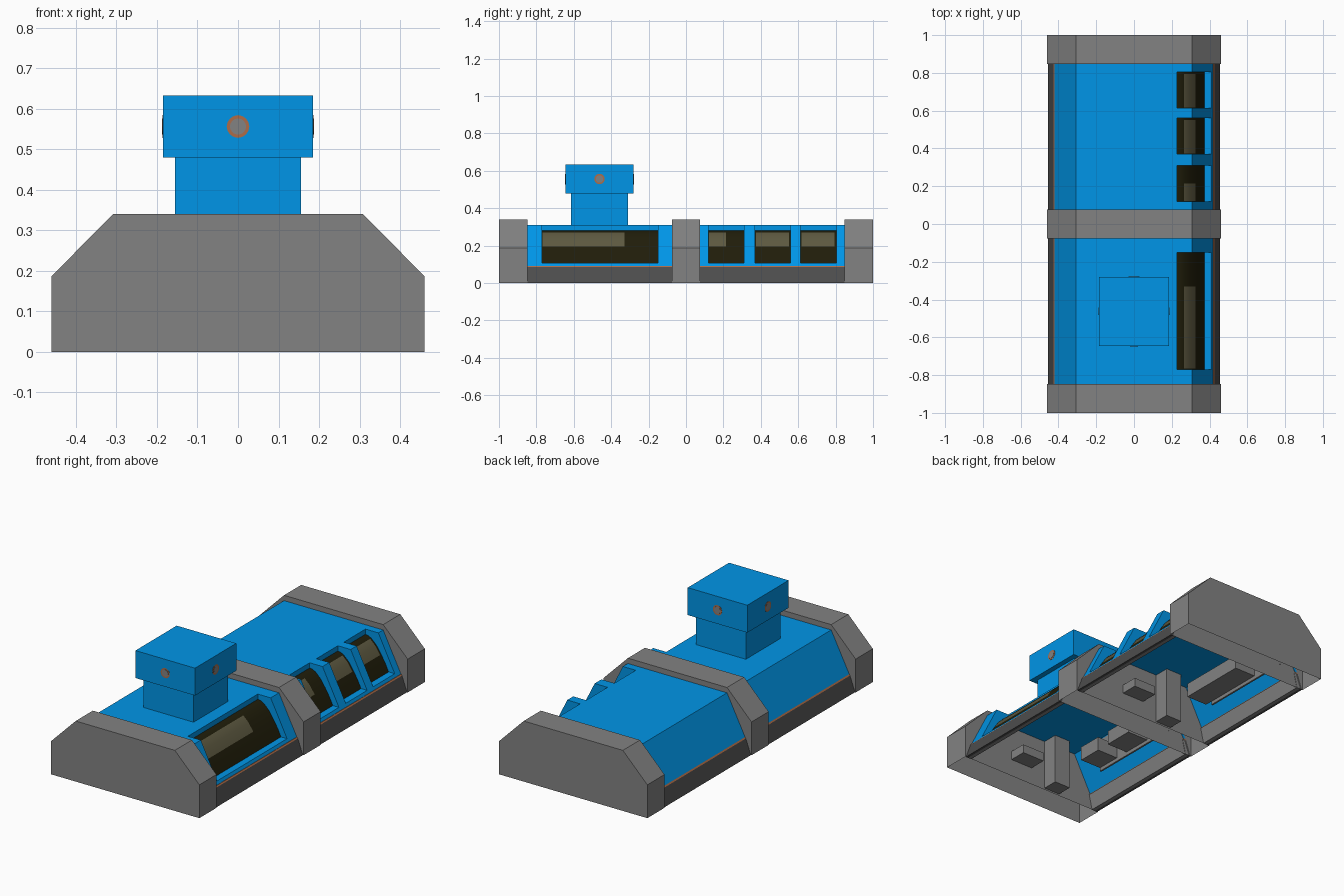
import bpy, bmesh, math
from mathutils import Matrix, Vector

if "Cube" in bpy.data.objects:
    bpy.data.objects.remove(bpy.data.objects["Cube"])


def material(name, rgb):
    m = bpy.data.materials.new(name)
    m.diffuse_color = (*rgb, 1)
    m.use_nodes = True
    m.node_tree.nodes["Principled BSDF"].inputs["Base Color"].default_value = m.diffuse_color
    return m


BLUE = material("hull blue", (0.0, 0.305, 0.81))
GREY = material("mid grey", (0.224, 0.224, 0.224))
DARK = material("dark grey", (0.074, 0.074, 0.074))
ORANGE = material("rust orange", (0.42, 0.15, 0.065))
GLASS = material("dark olive glass", (0.0145, 0.0125, 0.003))
SHINE = material("pale olive glass", (0.11, 0.10, 0.052))


def finish(name, bm, *mats):
    me = bpy.data.meshes.new(name)
    bm.to_mesh(me)
    bm.free()
    for m in mats:
        me.materials.append(m)
    ob = bpy.data.objects.new(name, me)
    bpy.context.collection.objects.link(ob)
    return ob


def prism(name, profile, y0, y1, mat, open_bottom=False):
    """Closed x-z profile extruded along y."""
    bm = bmesh.new()
    f = bm.faces.new([bm.verts.new((x, y0, z)) for x, z in profile])
    r = bmesh.ops.extrude_face_region(bm, geom=[f])
    verts = [v for v in r["geom"] if isinstance(v, bmesh.types.BMVert)]
    bmesh.ops.translate(bm, verts=verts, vec=(0, y1 - y0, 0))
    bmesh.ops.recalc_face_normals(bm, faces=bm.faces)
    if open_bottom:
        low = [f for f in bm.faces if all(v.co.z < .001 for v in f.verts)]
        bmesh.ops.delete(bm, geom=low, context='FACES_ONLY')
    return finish(name, bm, mat)


def box(name, x0, x1, y0, y1, z0, z1, mat):
    return prism(name, [(x0, z0), (x1, z0), (x1, z1), (x0, z1)], y0, y1, mat)


def disc(name, centre, normal, radius, depth, mat):
    bm = bmesh.new()
    rot = Vector(normal).to_track_quat('Z', 'Y').to_matrix().to_4x4()
    bmesh.ops.create_cone(bm, cap_ends=True, segments=16, radius1=radius,
                          radius2=radius, depth=depth,
                          matrix=Matrix.Translation(centre) @ rot)
    return finish(name, bm, mat)


# Three chamfered bulkheads, hollow underneath
BULK = [(-.46, 0), (.46, 0), (.46, .187), (.308, .34), (-.308, .34), (-.46, .187)]
for label, y0, y1 in (("front", -1, -.848), ("middle", -.076, .076), ("back", .848, 1)):
    prism(label + "_bulkhead", BULK, y0, y1, GREY, open_bottom=True)

# Blue shell: left slope, roof and the wall behind the window recess
SHELL = [(-.42, .092), (-.308, .31), (.228, .31), (.228, .28), (.216, .28),
         (.216, .296), (-.298, .296), (-.405, .092)]
# Curved line of the window glass, and the frame section in front of it
PANE = [(.228, .281), (.245, .278), (.264, .269), (.296, .238), (.326, .194),
        (.352, .15), (.372, .108)]
FRAME = [(.228, .31), (.308, .31), (.418, .092), (.36, .092)] + PANE[::-1]
SILL = [(.36, .092), (.418, .092), (.41, .108), (.372, .108)]


def glass(name, y0, shine_start, shine_end, y1):
    """Bent pane with a pale reflection along its shoulder."""
    bm = bmesh.new()
    cuts = [y0, shine_start, shine_end, y1]
    grid = [[bm.verts.new((x, y, z)) for x, z in PANE] for y in cuts]
    for i in range(3):
        for j in range(len(PANE) - 1):
            f = bm.faces.new((grid[i][j], grid[i][j + 1],
                              grid[i + 1][j + 1], grid[i + 1][j]))
            f.normal_update()
            if f.normal.z < 0:
                f.normal_flip()
            f.smooth = True
            f.material_index = int(i == 1 and j in (2, 3))
    return finish(name, bm, GLASS, SHINE)


# Each section: range along y, and windows as (start, shine start, shine end, end)
SECTIONS = (
    ("front", -.85, -.074, [(-.77, -.766, -.33, -.15)]),
    ("back", .074, .85, [(.12, .123, .215, .31), (.37, .374, .55, .56),
                         (.613, .617, .795, .805)]),
)
for label, a, b, windows in SECTIONS:
    prism(label + "_hull_shell", SHELL, a, b, BLUE)
    prism(label + "_window_sill", SILL, a, b, BLUE)
    edges = [a] + [y for w in windows for y in (w[0], w[3])] + [b]
    for i in range(0, len(edges), 2):
        prism(f"{label}_window_frame_{i // 2}", FRAME, edges[i], edges[i + 1], BLUE)
    for i, w in enumerate(windows):
        glass(f"{label}_window_glass_{i}", *w)
    # Lower skirts with a thin rust trim and a grey inner lining, both sides
    for side, s in (("left", -1), ("right", 1)):
        prism(f"{label}_{side}_skirt",
              [(s * .456, 0), (s * .425, .085), (s * .41, .085), (s * .441, 0)], a, b, DARK)
        prism(f"{label}_{side}_trim",
              [(s * .425, .085), (s * .42, .092), (s * .405, .092), (s * .41, .085)],
              a, b, ORANGE)
        prism(f"{label}_{side}_lining",
              [(s * .441, 0), (s * .41, .085), (s * .40, .085), (s * .42, 0)], a, b, GREY)
    # Interior fittings seen through the open underside
    box(label + "_inner_wall", -.31, -.30, a + .21, b, .10, .30, GREY)
    box(label + "_inner_column", -.19, -.09, a, a + .09, .01, .30, GREY)
    box(label + "_inner_shelf", 0, .14, a, a + .10, .10, .15, GREY)

# Bench consoles along the left inner wall
for name, y0, y1 in (("front_console_a", -.64, -.5), ("front_console_b", -.42, -.25),
                     ("back_console", .24, .64)):
    box(name, -.30, -.17, y0, y1, .12, .20, GREY)

# Lookout tower
TY = -.4625
box("tower_neck", -.155, .155, TY - .153, TY + .153, .297, .49, BLUE)
box("tower_head", -.185, .185, TY - .183, TY + .183, .479, .633, BLUE)

# Round lamps set flush in the four sides of the tower head
for i in range(4):
    t = i * math.pi / 2
    n = Vector((round(math.cos(t)), round(math.sin(t)), 0))
    reach = .185 if n.x else .183
    c = Vector((0, TY, .556)) + n * reach
    disc(f"lamp_rim_{i}", c, n, .028, .002, ORANGE)
    disc(f"lamp_centre_{i}", c, n, .020, .004, GREY)
